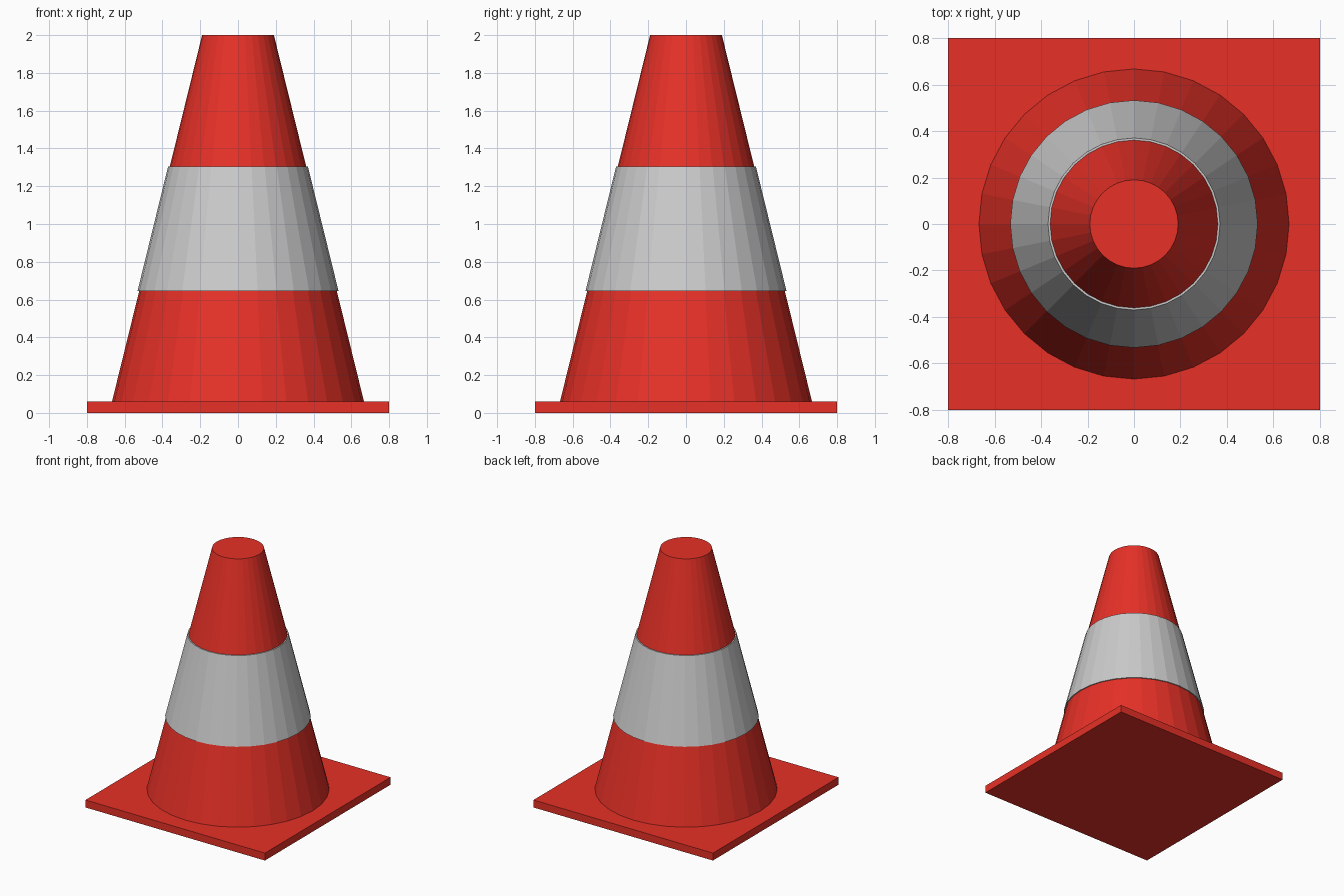
import bpy
import bmesh
from math import cos, sin, tau

if "Cube" in bpy.data.objects:
    bpy.data.objects.remove(bpy.data.objects["Cube"])

SIDES = 32
PLATE_H = 0.06
BOTTOM_R, TOP_R, HEIGHT = 0.667, 0.19, 2.0

red = bpy.data.materials.new("red_plastic")
red.diffuse_color = (0.8, 0.03, 0.02, 1)
red.use_nodes = True
red.node_tree.nodes["Principled BSDF"].inputs["Base Color"].default_value = red.diffuse_color


def cone_radius(z):
    return BOTTOM_R + (TOP_R - BOTTOM_R) * (z - PLATE_H) / (HEIGHT - PLATE_H)


def lathe(name, profile, closed=False, caps=False, material=None):
    """Spin an (r, z) profile, listed bottom to top on the outside, around z."""
    bm = bmesh.new()
    rings = [[bm.verts.new((r * cos(tau * i / SIDES), r * sin(tau * i / SIDES), z))
              for i in range(SIDES)] for r, z in profile]
    pairs = list(zip(rings, rings[1:]))
    if closed:
        pairs.append((rings[-1], rings[0]))
    for low, high in pairs:
        for i in range(SIDES):
            j = (i + 1) % SIDES
            bm.faces.new((low[i], low[j], high[j], high[i]))
    if caps:
        bm.faces.new(rings[0][::-1])
        bm.faces.new(rings[-1])
    mesh = bpy.data.meshes.new(name)
    bm.to_mesh(mesh)
    bm.free()
    obj = bpy.data.objects.new(name, mesh)
    bpy.context.collection.objects.link(obj)
    if material:
        mesh.materials.append(material)
    return obj


# Square base plate
bpy.ops.mesh.primitive_cube_add(size=1, location=(0, 0, PLATE_H / 2))
plate = bpy.context.object
plate.name = "base_plate"
plate.scale = (1.6, 1.6, PLATE_H)
plate.data.materials.append(red)

# Tapered body with a flat top
lathe("cone_body", [(BOTTOM_R, PLATE_H), (TOP_R, HEIGHT)], caps=True, material=red)

# Reflective sleeve sitting just proud of the body
z0, z1, gap = 0.645, 1.305, 0.009
r0, r1 = cone_radius(z0), cone_radius(z1)
lathe("reflective_band",
      [(r0 + gap, z0), (r1 + gap, z1), (r1 - 0.003, z1), (r0 - 0.003, z0)], closed=True)
